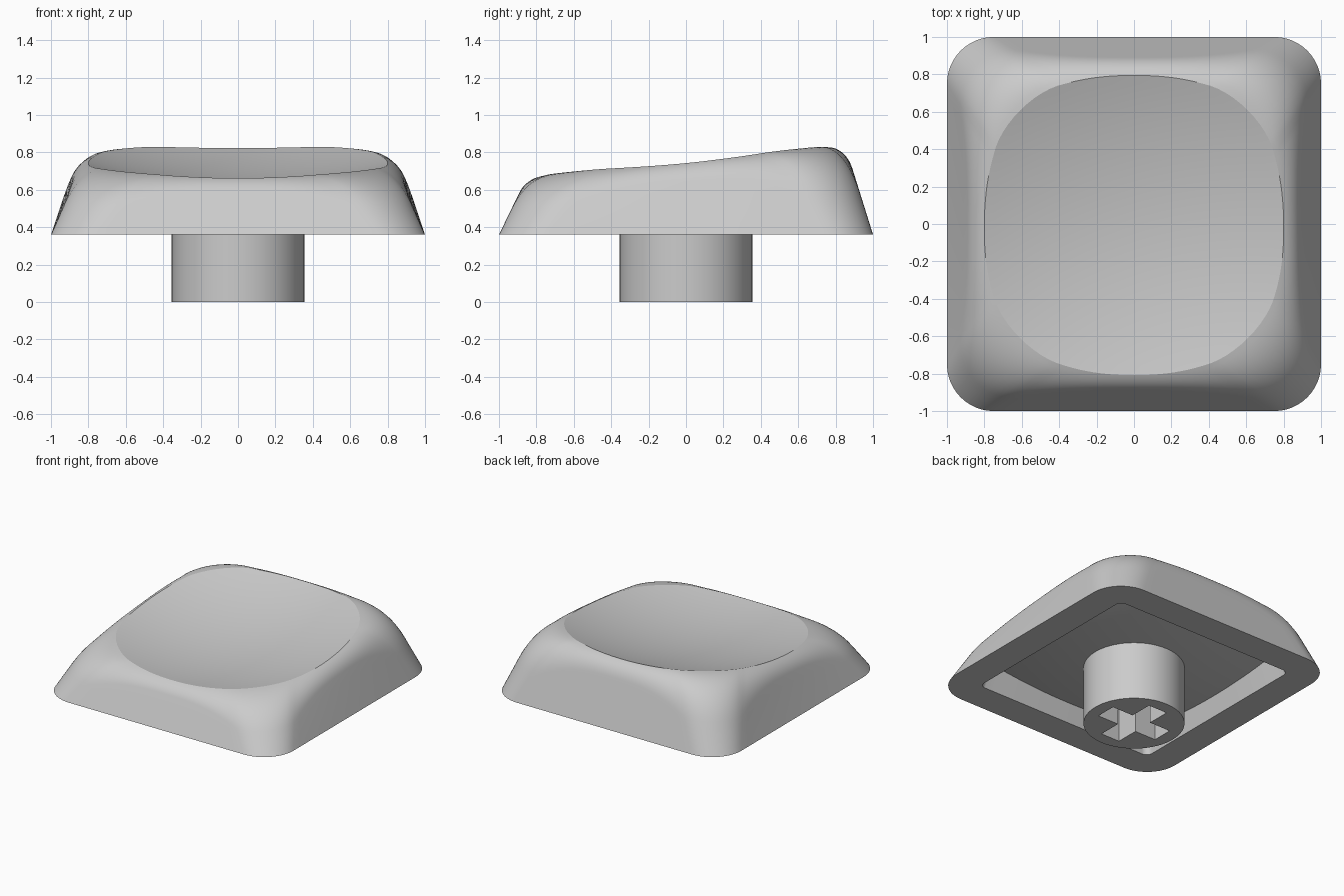
import bpy
import bmesh
from math import sin, cos, pi
from mathutils import Vector

if "Cube" in bpy.data.objects:
    bpy.data.objects.remove(bpy.data.objects["Cube"], do_unlink=True)

BASE = 0.36          # height of the skirt edge
SIDE, ARC = 20, 12   # samples per straight side and per corner

grey = bpy.data.materials.new("light_grey_plastic")
grey.use_nodes = True
grey.diffuse_color = (0.6, 0.6, 0.6, 1)
grey.node_tree.nodes["Principled BSDF"].inputs["Base Color"].default_value = (0.6, 0.6, 0.6, 1)


def top_plane(x, y):
    return 0.76 + 0.102 * y


def dish(x, y):
    return top_plane(x, y) - 0.12 + 0.16 * (x * x + y * y)


def ceiling(x, y):
    return 0.436 + 0.11 * (x * x + y * y)


def rounded_square(half, radius, height):
    """Counter-clockwise rounded square, with z taken from a height function."""
    pts = []
    c = half - radius
    for q in range(4):
        turn = q * pi / 2
        local = [(half, -c + 2 * c * i / SIDE) for i in range(SIDE)]
        local += [(c + radius * cos(a), c + radius * sin(a))
                  for a in (pi / 2 * i / ARC for i in range(ARC))]
        for x, y in local:
            px, py = x * cos(turn) - y * sin(turn), x * sin(turn) + y * cos(turn)
            pts.append(Vector((px, py, height(px, py))))
    return pts


def finish(bm, name, angle):
    bmesh.ops.recalc_face_normals(bm, faces=bm.faces)
    mesh = bpy.data.meshes.new(name)
    bm.to_mesh(mesh)
    bm.free()
    mesh.materials.append(grey)
    obj = bpy.data.objects.new(name, mesh)
    bpy.context.collection.objects.link(obj)
    bpy.ops.object.select_all(action="DESELECT")
    obj.select_set(True)
    bpy.context.view_layer.objects.active = obj
    bpy.ops.object.shade_smooth_by_angle(angle=angle)
    return obj


# Guide outlines: skirt edge, sharp shoulder and start of the flat top
skirt = rounded_square(1.0, 0.25, lambda x, y: BASE)
shoulder = rounded_square(0.848, 0.34, top_plane)
flat = rounded_square(0.7, 0.4, top_plane)
centre = Vector((0, 0, top_plane(0, 0)))


def fillet_start(i):
    """Fraction of the wall below the fillet: the fillet deepens at the corners."""
    j = i % (SIDE + ARC)
    corner = abs(2 * j / SIDE - 1) ** 3 if j < SIDE else 1
    return 0.72 - 0.26 * corner


def cap_point(i, s):
    """Point on the uncut cap: wall for s < 1, fillet for s < 2, then top."""
    start = skirt[i].lerp(shoulder[i], fillet_start(i))
    if s < 1:
        return skirt[i].lerp(start, s)
    if s < 2:
        t = s - 1
        return start.lerp(shoulder[i], t).lerp(shoulder[i].lerp(flat[i], t), t)
    return flat[i].lerp(centre, s - 2)


def rim_position(i):
    """Where the cap runs into the dish."""
    lo, hi = 0.0, 3.0
    for _ in range(30):
        mid = (lo + hi) / 2
        p = cap_point(i, mid)
        if p.z < dish(p.x, p.y):
            lo = mid
        else:
            hi = mid
    return lo


# Cap: outer wall up to the dish rim, then the dish, then the hollow underside
count = len(skirt)
rims = [rim_position(i) for i in range(count)]
rings = []
for k in range(6):
    rings.append([cap_point(i, k / 5) for i in range(count)])
for k in range(1, 15):
    rings.append([cap_point(i, 1 + (rims[i] - 1) * k / 14) for i in range(count)])
rim = rings[-1]
for k in range(1, 16):
    ring = []
    for p in rim:
        x, y = p.x * (1 - k / 16), p.y * (1 - k / 16)
        ring.append(Vector((x, y, dish(x, y))))
    rings.append(ring)

opening = rounded_square(0.77, 0.05, lambda x, y: BASE)
inner_top = []
for p in opening:
    x, y = p.x * 0.95, p.y * 0.95
    inner_top.append(Vector((x, y, ceiling(x, y))))
under = [opening, inner_top]
for k in range(1, 12):
    ring = []
    for p in inner_top:
        x, y = p.x * (1 - k / 12), p.y * (1 - k / 12)
        ring.append(Vector((x, y, ceiling(x, y))))
    under.append(ring)

bm = bmesh.new()
loops = [[bm.verts.new(p) for p in ring] for ring in under[::-1] + rings]
for a, b in zip(loops, loops[1:]):
    for i in range(count):
        j = (i + 1) % count
        bm.faces.new((a[i], a[j], b[j], b[i]))
for loop, z in ((loops[0], ceiling(0, 0)), (loops[-1], dish(0, 0))):
    tip = bm.verts.new((0, 0, z))
    for i in range(count):
        bm.faces.new((loop[i], loop[(i + 1) % count], tip))
finish(bm, "cap_shell", 0.3)

# Stem: round post with a cross-shaped socket in its lower end
bm = bmesh.new()
R, L, W, DEPTH, TOP = 0.355, 0.26, 0.08, 0.38, 0.52
circle = [(R * cos(2 * pi * i / 64), R * sin(2 * pi * i / 64)) for i in range(64)]
cross = []
for q in range(4):
    c, s = round(cos(q * pi / 2)), round(sin(q * pi / 2))
    cross += [(x * c - y * s, x * s + y * c) for x, y in ((L, -W), (L, W), (W, W))]
tip_edges = []
for outline, height in ((circle, TOP), (cross, DEPTH)):
    low = [bm.verts.new((x, y, 0)) for x, y in outline]
    high = [bm.verts.new((x, y, height)) for x, y in outline]
    n = len(outline)
    for i in range(n):
        j = (i + 1) % n
        bm.faces.new((low[i], low[j], high[j], high[i]))
        tip_edges.append(bm.edges.get((low[i], low[j])))
    bm.faces.new(high)
bmesh.ops.triangle_fill(bm, edges=tip_edges, use_beauty=True)
finish(bm, "stem", 0.5)
